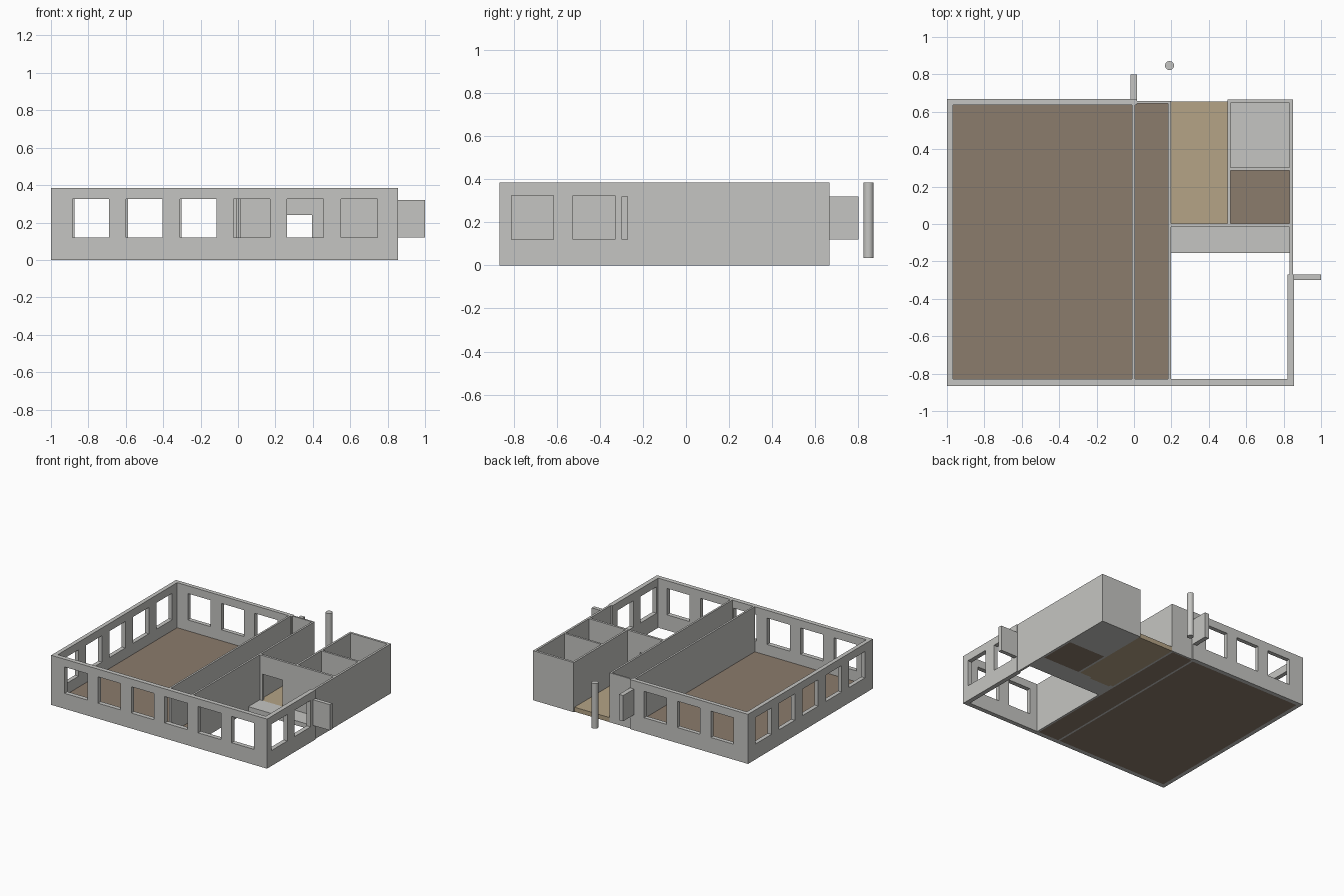
import bpy, bmesh
from mathutils import Vector

cube = bpy.data.objects.get("Cube")
if cube:
    bpy.data.objects.remove(cube, do_unlink=True)


def material(name, rgb):
    m = bpy.data.materials.new(name)
    m.use_nodes = True
    m.diffuse_color = (*rgb, 1)
    for n in m.node_tree.nodes:
        if n.type == 'BSDF_PRINCIPLED':
            n.inputs["Base Color"].default_value = (*rgb, 1)
    return m


GREY = material("wall grey", (0.56, 0.56, 0.54))
BROWN = material("floor brown", (0.26, 0.20, 0.15))
TAN = material("floor tan", (0.46, 0.37, 0.24))

TOP = 0.385            # wall height
SILL, HEAD = 0.12, 0.325
FLOOR = 0.035          # floor thickness
WIN = 0.195            # window width


def finish(name, bm, mat):
    bmesh.ops.recalc_face_normals(bm, faces=bm.faces)
    mesh = bpy.data.meshes.new(name)
    bm.to_mesh(mesh)
    bm.free()
    mesh.materials.append(mat)
    ob = bpy.data.objects.new(name, mesh)
    bpy.context.collection.objects.link(ob)
    return ob


def box(name, x0, x1, y0, y1, z0=0.0, z1=TOP, mat=GREY):
    bm = bmesh.new()
    bmesh.ops.create_cube(bm, size=1)
    for v in bm.verts:
        v.co = ((x0 + x1) / 2 + v.co.x * (x1 - x0),
                (y0 + y1) / 2 + v.co.y * (y1 - y0),
                (z0 + z1) / 2 + v.co.z * (z1 - z0))
    return finish(name, bm, mat)


def pierced_wall(name, axis, start, end, near, far, holes, sill=SILL, head=HEAD):
    """Wall running along x or y with openings given as (from, to) pairs."""
    us = [start] + [u for h in holes for u in h] + [end]
    zs = [0, sill, head, TOP] if sill > 0 else [0, head, TOP]
    hole_row = zs.index(sill)

    def point(u, z):
        return Vector((u, near, z)) if axis == 'x' else Vector((near, u, z))

    bm = bmesh.new()
    grid = [[bm.verts.new(point(u, z)) for z in zs] for u in us]
    for i in range(len(us) - 1):
        for j in range(len(zs) - 1):
            if i % 2 and j == hole_row:
                continue
            bm.faces.new((grid[i][j], grid[i + 1][j], grid[i + 1][j + 1], grid[i][j + 1]))
    depth = far - near
    out = bmesh.ops.extrude_face_region(bm, geom=bm.faces[:], use_keep_orig=True)
    moved = [g for g in out["geom"] if isinstance(g, bmesh.types.BMVert)]
    bmesh.ops.translate(bm, verts=moved, vec=(0, depth, 0) if axis == 'x' else (depth, 0, 0))
    bmesh.ops.delete(bm, geom=[v for v in bm.verts if not v.link_faces], context='VERTS')
    return finish(name, bm, GREY)


def row(first, pitch, count):
    return [(first + pitch * i, first + pitch * i + WIN) for i in range(count)]


# Outer walls with windows
pierced_wall("front_wall", 'x', -1, 0.855, -0.865, -0.83, row(-0.885, 0.287, 6))
pierced_wall("back_wall", 'x', -1, 0.015, 0.635, 0.667, row(-0.875, 0.287, 3))
pierced_wall("right_side_wall", 'y', -0.83, 0.635, -1, -0.968, row(-0.77, 0.2875, 5))
pierced_wall("left_side_wall", 'y', -0.83, -0.27, 0.82, 0.855, row(-0.81, 0.285, 2))

# Projecting wall fins
box("back_fin", -0.02, 0.015, 0.667, 0.80, SILL, 0.32)
box("side_fin", 0.855, 1.0, -0.30, -0.27, SILL, 0.32)

# Thin partitions
box("hall_partition", -0.01, 0.005, -0.83, 0.635)
box("corridor_partition", 0.183, 0.198, -0.83, 0.657)
box("corridor_end_wall", 0.015, 0.183, 0.645, 0.657)
box("thin_side_wall", 0.832, 0.849, -0.27, 0.665)
pierced_wall("door_wall", 'x', 0.198, 0.832, -0.015, 0.003, [(0.22, 0.395)], 0, 0.24)
box("room_partition", 0.50, 0.516, 0.003, 0.665)
box("room_divider", 0.516, 0.832, 0.287, 0.303)
box("small_room_back_wall", 0.516, 0.832, 0.647, 0.665)

# Floors
box("hall_floor", -0.968, -0.01, -0.83, 0.635, 0, FLOOR, BROWN)
box("corridor_floor", 0.005, 0.183, -0.83, 0.645, 0, FLOOR, BROWN)
box("porch_floor", 0.198, 0.50, 0.003, 0.655, 0, FLOOR, TAN)
box("doorway_floor", 0.22, 0.395, -0.015, 0.003, 0, FLOOR, TAN)
box("middle_room_floor", 0.516, 0.832, 0.003, 0.287, 0, FLOOR, BROWN)
box("small_room_floor", 0.516, 0.832, 0.303, 0.647, 0, FLOOR, GREY)
box("courtyard_ledge", 0.198, 0.832, -0.155, -0.015, 0, FLOOR, GREY)

# Round column behind the porch
bpy.ops.mesh.primitive_cylinder_add(vertices=32, radius=0.024, depth=TOP - FLOOR,
                                    location=(0.19, 0.847, (TOP + FLOOR) / 2))
column = bpy.context.object
column.name = "porch_column"
column.data.materials.append(GREY)
bpy.ops.object.shade_smooth_by_angle()
